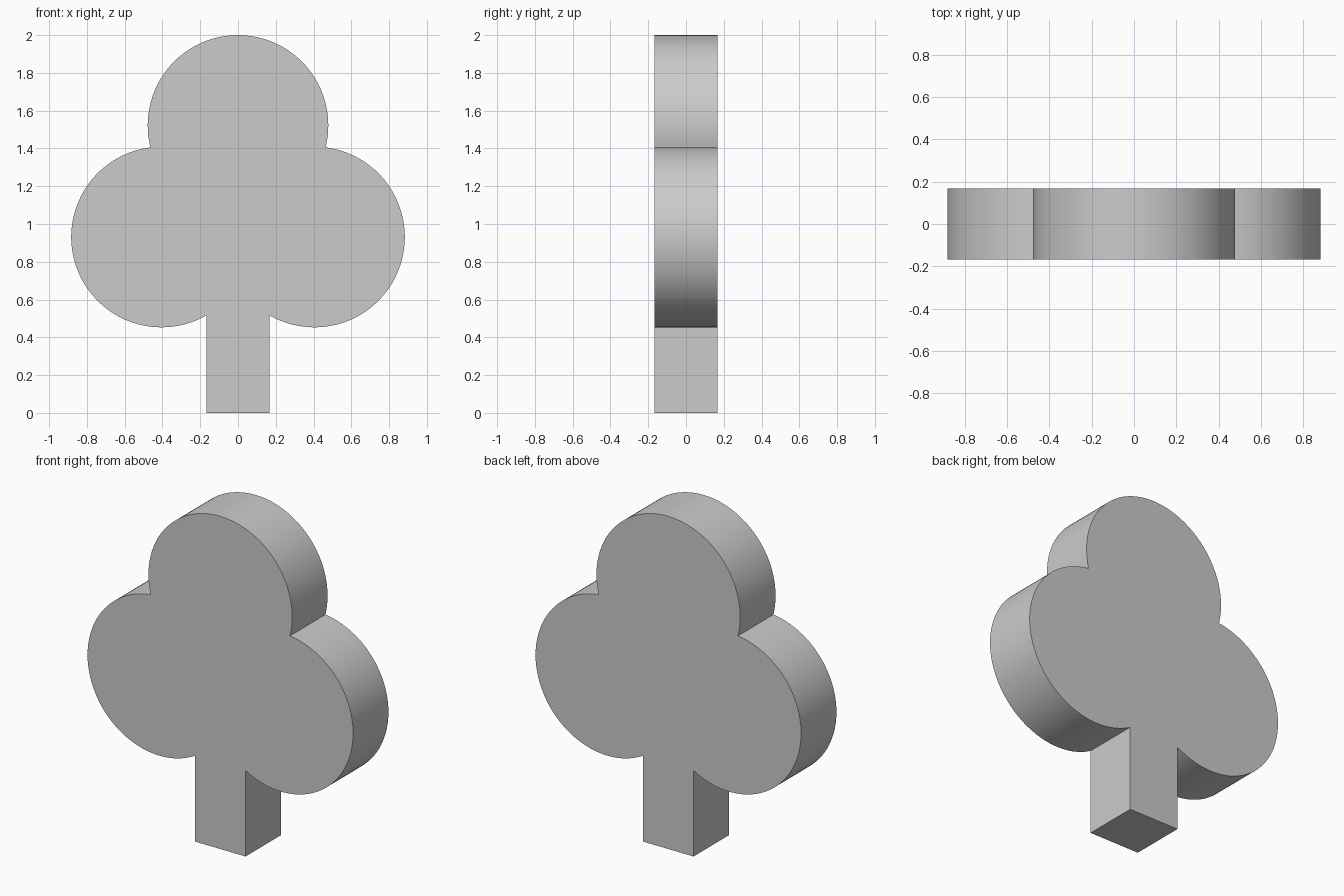
import bpy, bmesh
from math import sin, cos, acos, atan2, hypot, pi, radians

if "Cube" in bpy.data.objects:
    bpy.data.objects.remove(bpy.data.objects["Cube"])

R = 0.478            # lobe radius
SIDE = (0.405, 0.931)  # right lobe centre (x, z)
TOP = (0.0, 1.522)     # top lobe centre
HALF = 0.168         # half stem width and half thickness


def arc(centre, start, end, steps):
    return [(centre[0] + R * cos(start + (end - start) * i / steps),
             centre[1] + R * sin(start + (end - start) * i / steps))
            for i in range(steps + 1)]


# Angles where the lobes meet each other and the stem
dx, dz = TOP[0] - SIDE[0], TOP[1] - SIDE[1]
toward_top = atan2(dz, dx)
spread = acos(hypot(dx, dz) / 2 / R)
stem_angle = -acos((HALF - SIDE[0]) / R)

# Right half of the outline: stem, side lobe, top lobe up to the centre line
right = [(HALF, 0.0)]
right += arc(SIDE, stem_angle, toward_top - spread, 72)
right += arc(TOP, toward_top - pi + spread, pi / 2, 36)[1:]
outline = right + [(-x, z) for x, z in reversed(right[:-1])]

# Fill the outline and extrude it through the thickness
bm = bmesh.new()
face = bm.faces.new([bm.verts.new((x, -HALF, z)) for x, z in outline])
result = bmesh.ops.extrude_face_region(bm, geom=[face], use_keep_orig=True)
moved = [g for g in result["geom"] if isinstance(g, bmesh.types.BMVert)]
bmesh.ops.translate(bm, verts=moved, vec=(0, 2 * HALF, 0))
bmesh.ops.recalc_face_normals(bm, faces=bm.faces)

mesh = bpy.data.meshes.new("three_lobed_tree")
bm.to_mesh(mesh)
bm.free()
tree = bpy.data.objects.new("three_lobed_tree", mesh)
bpy.context.collection.objects.link(tree)

# Smooth curved rim, sharp creases
bpy.context.view_layer.objects.active = tree
tree.select_set(True)
bpy.ops.object.shade_smooth_by_angle(angle=radians(30))
